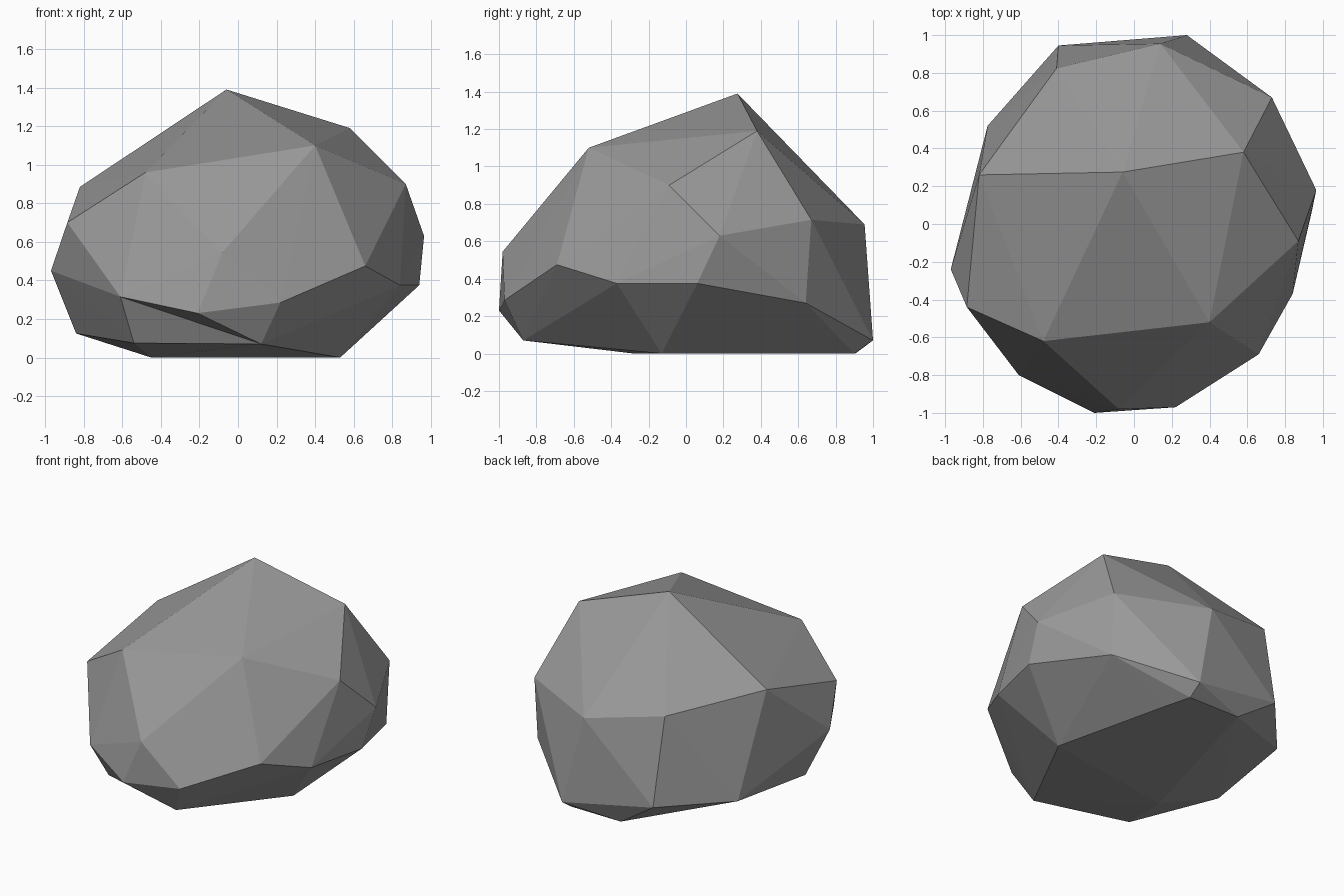
import bpy, bmesh

if "Cube" in bpy.data.objects:
    bpy.data.objects.remove(bpy.data.objects["Cube"])

# Corner points of the boulder, grouped by region
crown = [(-.06, .275, 1.39), (.58, .38, 1.19), (.40, -.52, 1.10), (-.48, -.62, .96),
         (-.82, .26, .885), (.87, -.09, .90)]
middle = [(.965, .18, .63), (.73, .67, .715), (.14, .955, .69), (-.41, .825, .80),
          (-.885, -.44, .70), (-.97, -.24, .45), (-.08, -.98, .545), (.66, -.69, .475)]
skirt = [(.94, .06, .375), (.84, -.37, .375), (.22, -.97, .285), (-.84, -.15, .125),
         (-.775, .52, .175), (-.40, .945, .19), (.28, 1.0, .07), (.725, .64, .27)]
foot = [(.53, -.13, 0), (.33, .71, 0), (.28, .90, 0), (-.117, .905, 0), (-.45, -.28, 0)]
# Four corners around the undercut at the front
undercut = [(-.61, -.80, .315), (-.21, -1.0, .23), (.12, -.87, .07), (-.54, -.69, .075)]

# Wrap the points in a faceted skin
bm = bmesh.new()
for p in crown + middle + skirt + foot:
    bm.verts.new(p)
upper_left, nose, low_right, low_left = [bm.verts.new(p) for p in undercut]
bmesh.ops.convex_hull(bm, input=bm.verts[:])

# Turn one diagonal so the front undercut folds inward
edge = bm.edges.get((nose, low_left))
if edge and len(edge.link_faces) == 2:
    bmesh.utils.edge_rotate(edge, True)

bmesh.ops.delete(bm, geom=[v for v in bm.verts if not v.link_faces], context='VERTS')
bmesh.ops.recalc_face_normals(bm, faces=bm.faces[:])
for f in bm.faces:
    f.smooth = False

mesh = bpy.data.meshes.new("boulder")
bm.to_mesh(mesh)
bm.free()

# Plain grey stone
stone = bpy.data.materials.new("grey_stone")
stone.diffuse_color = (.32, .32, .32, 1)
stone.use_nodes = True
stone.node_tree.nodes["Principled BSDF"].inputs["Base Color"].default_value = stone.diffuse_color
mesh.materials.append(stone)
bpy.context.collection.objects.link(bpy.data.objects.new("boulder", mesh))
